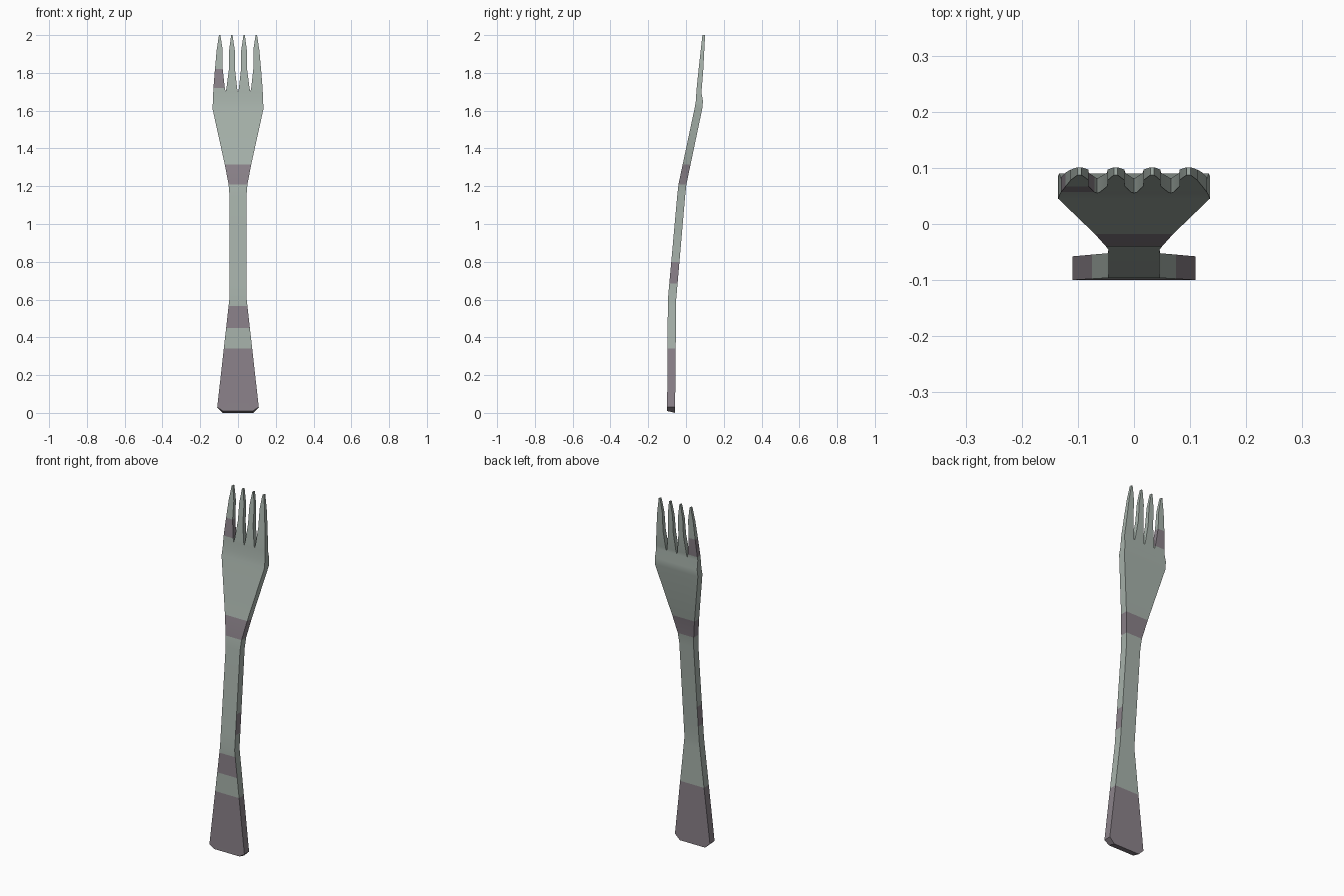
import bpy
import bmesh

cube = bpy.data.objects.get("Cube")
if cube:
    bpy.data.objects.remove(cube)


def make_material(name, rgb):
    mat = bpy.data.materials.new(name)
    mat.use_nodes = True
    mat.diffuse_color = (*rgb, 1)
    mat.node_tree.nodes["Principled BSDF"].inputs["Base Color"].default_value = (*rgb, 1)
    return mat


METAL, BAND = 0, 1
materials = [make_material("pale green metal", (0.39, 0.45, 0.41)),
             make_material("dusky mauve", (0.26, 0.225, 0.255))]

# Side profile: height, front depth, back depth
PROFILE = [(0, -.10, -.058), (.6, -.096, -.052), (1.2, -.042, 0), (1.61, .045, .086),
           (1.65, .052, .09), (1.70, .055, .081), (1.75, .059, .088), (2, .087, .101)]
# Handle and palm outline: height, half width
OUTLINE = [(0, .08), (.03, .11), (.6, .046), (1.15, .045), (1.21, .05),
           (1.315, .07), (1.61, .135), (1.65, .133), (1.70, .131)]
BAND_EDGES = [.34, .45, .565, .685, .8]


def lerp(table, z):
    for a, b in zip(table, table[1:]):
        if z <= b[0]:
            t = (z - a[0]) / (b[0] - a[0])
            return [p + (q - p) * t for p, q in zip(a[1:], b[1:])]
    return list(table[-1][1:])


bm = bmesh.new()


def loft(rows, cap_low=False, cap_high=False):
    """Skin slabs between rows of (height, x positions) along the side profile."""
    rings = []
    for z, xs in rows:
        front, back = lerp(PROFILE, z)
        lift = .01 if z == 0 else 0
        rings.append([bm.verts.new((x, front, z + lift)) for x in xs] +
                     [bm.verts.new((x, back, z)) for x in reversed(xs)])
    for low, high in zip(rings, rings[1:]):
        for i in range(len(low)):
            j = (i + 1) % len(low)
            bm.faces.new((low[i], low[j], high[j], high[i]))
    if cap_low:
        bm.faces.new(list(reversed(rings[0])))
    if cap_high:
        bm.faces.new(rings[-1])


# Handle and palm, four columns wide so that each tine grows from one column
heights = sorted({z for z, _ in OUTLINE} | set(BAND_EDGES))
loft([(z, [lerp(OUTLINE, z)[0] * t for t in (-1, -.5, 0, .5, 1)]) for z in heights], cap_low=True)

# Tines: left and right edges at each height, mirrored for the other side
INNER = [(1.70, 0, .0655), (1.72, .005, .061), (1.82, .016, .048),
         (1.92, .017, .047), (1.98, .026, .039), (2, .029, .036)]
OUTER = [(1.70, .0655, .131), (1.72, .070, .130), (1.82, .081, .122),
         (1.92, .081, .113), (1.98, .090, .104), (2, .094, .101)]
for tine in (INNER, OUTER):
    loft([(z, [a, b]) for z, a, b in tine], cap_high=True)
    loft([(z, [-b, -a]) for z, a, b in tine], cap_high=True)

bmesh.ops.remove_doubles(bm, verts=bm.verts[:], dist=.0005)
bmesh.ops.recalc_face_normals(bm, faces=bm.faces[:])

# Coloured grip end and bands, chosen by height and direction
for face in bm.faces:
    x, y, z = face.calc_center_median()
    n = face.normal
    grip = z < .34
    front_band = .45 < z < .565 and n.y < -.7
    side_band = .685 < z < .8 and abs(n.x) > .7
    neck_band = 1.21 < z < 1.315
    tine_band = 1.72 < z < 1.82 and x < -.066
    face.material_index = BAND if grip or front_band or side_band or neck_band or tine_band else METAL

mesh = bpy.data.meshes.new("fork")
bm.to_mesh(mesh)
bm.free()
for mat in materials:
    mesh.materials.append(mat)
fork = bpy.data.objects.new("fork", mesh)
bpy.context.collection.objects.link(fork)

# Soft bends, crisp rims
bpy.context.view_layer.objects.active = fork
fork.select_set(True)
bpy.ops.object.shade_smooth_by_angle(angle=0.5)
